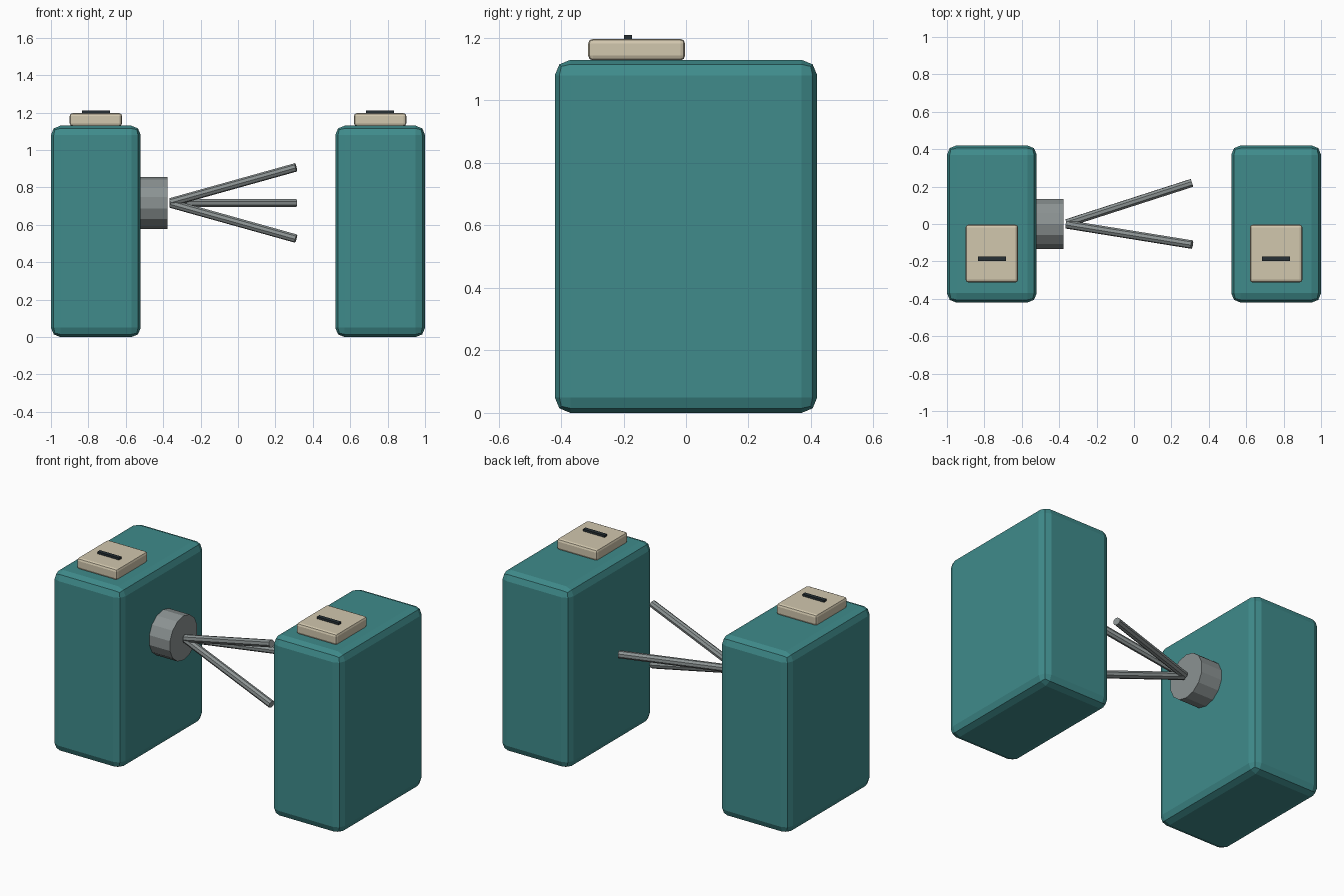
import bpy, bmesh
from math import pi, sin, cos
from mathutils import Matrix, Vector

if "Cube" in bpy.data.objects:
    bpy.data.objects.remove(bpy.data.objects["Cube"])


def material(name, rgb):
    m = bpy.data.materials.new(name)
    m.diffuse_color = (*rgb, 1)
    m.use_nodes = True
    m.node_tree.nodes["Principled BSDF"].inputs["Base Color"].default_value = m.diffuse_color
    return m


TEAL = material("teal_paint", (0.05, 0.26, 0.26))
CREAM = material("cream_plastic", (0.64, 0.57, 0.42))
STEEL = material("steel", (0.26, 0.29, 0.29))
DARK = material("dark_slot", (0.02, 0.03, 0.035))


def finish(name, bm, mat):
    me = bpy.data.meshes.new(name)
    bm.to_mesh(me)
    bm.free()
    me.materials.append(mat)
    ob = bpy.data.objects.new(name, me)
    bpy.context.collection.objects.link(ob)
    return ob


def box(name, lo, hi, mat, bevel=0):
    lo, hi = Vector(lo), Vector(hi)
    bm = bmesh.new()
    bmesh.ops.create_cube(bm, size=1, matrix=Matrix.Translation((lo + hi) / 2)
                          @ Matrix.Diagonal((*(hi - lo), 1)))
    ob = finish(name, bm, mat)
    if bevel:
        mod = ob.modifiers.new("bevel", 'BEVEL')
        mod.width = bevel
        mod.segments = 2
    return ob


def rod(name, a, b, radius, sides, mat):
    a, b = Vector(a), Vector(b)
    turn = Vector((0, 0, 1)).rotation_difference(b - a).to_matrix().to_4x4()
    bm = bmesh.new()
    bmesh.ops.create_cone(bm, cap_ends=True, segments=sides,
                          radius1=radius, radius2=radius, depth=(b - a).length,
                          matrix=Matrix.Translation((a + b) / 2) @ turn
                          @ Matrix.Rotation(pi / 2, 4, 'Z'))
    return finish(name, bm, mat)


# Two cabinets, each with a ticket reader on top
for side, x in (("left", -0.76), ("right", 0.76)):
    box(side + "_cabinet", (x - 0.24, -0.42, 0), (x + 0.24, 0.42, 1.13), TEAL, 0.05)
    box(side + "_reader", (x - 0.14, -0.313, 1.128), (x + 0.14, -0.003, 1.197), CREAM, 0.015)
    box(side + "_reader_slot", (x - 0.075, -0.198, 1.19), (x + 0.075, -0.173, 1.21), DARK)

# Hub on the inner face of the left cabinet
HUB_Z = 0.717
rod("hub", (-0.53, 0, HUB_Z), (-0.377, 0, HUB_Z), 0.138, 14, STEEL)

# Three arms spreading from the hub
for i in range(3):
    t = i * 2 * pi / 3
    rod(f"arm_{i + 1}", (-0.36, 0.004 * cos(t), HUB_Z + 0.004 * sin(t)),
        (0.31, 0.22 * cos(t), HUB_Z + 0.22 * sin(t)), 0.023, 8, STEEL)
